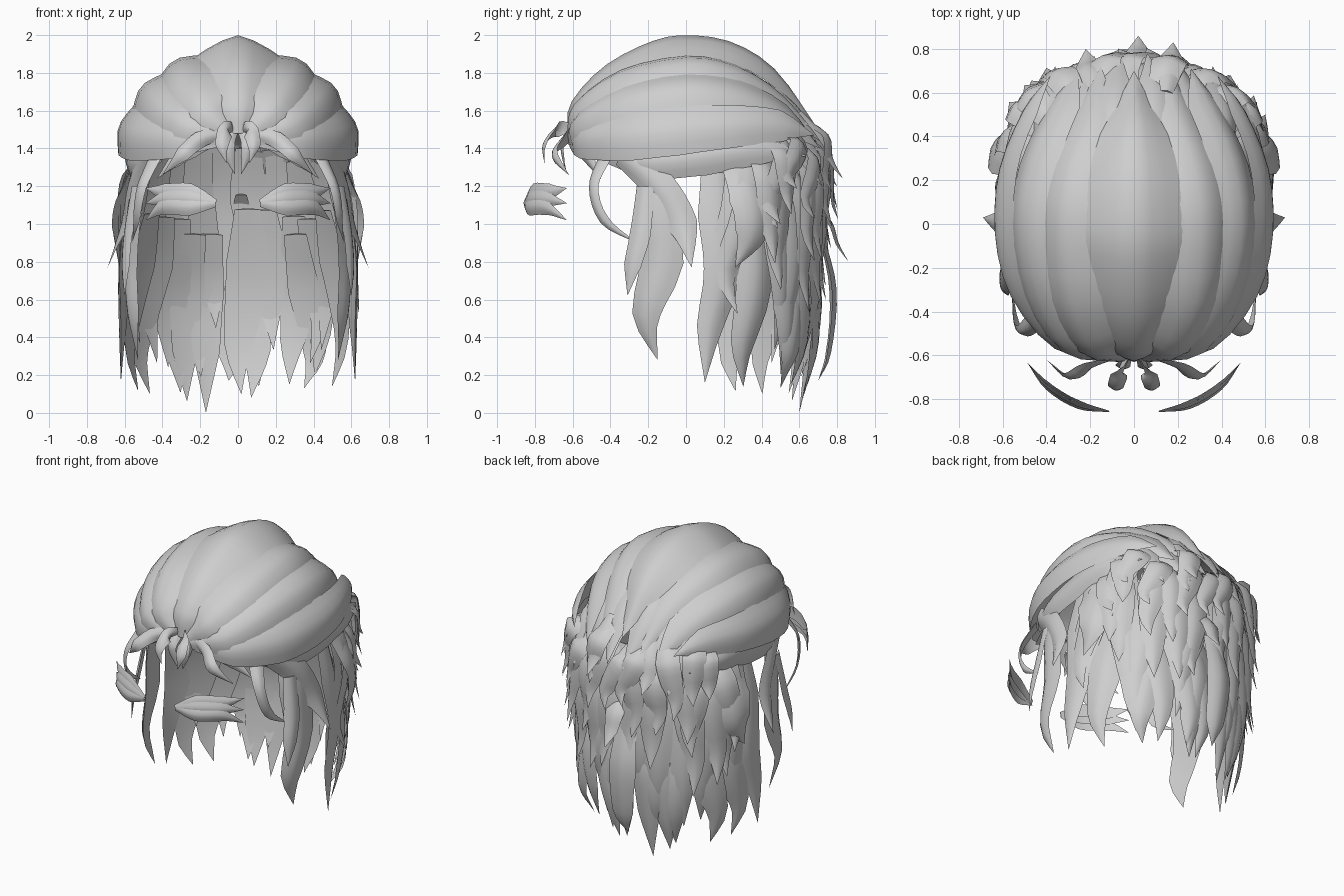
import bpy, bmesh, math, random
from mathutils import Vector

if "Cube" in bpy.data.objects:
    bpy.data.objects.remove(bpy.data.objects["Cube"])

random.seed(7)
mat = bpy.data.materials.new("hair_grey")
mat.diffuse_color = (0.62, 0.62, 0.62, 1)
mat.use_nodes = True
mat.node_tree.nodes["Principled BSDF"].inputs["Base Color"].default_value = mat.diffuse_color
US = [-1, -0.6, -0.2, 0.2, 0.6, 1]    # stations across a lock


def spline(pts, t):
    """Catmull-Rom point at t in 0..1."""
    n = len(pts) - 1
    i = min(int(t * n), n - 1)
    f = t * n - i
    p1, p2 = pts[i], pts[i + 1]
    p0 = pts[i - 1] if i else p1 * 2 - p2
    p3 = pts[i + 2] if i + 2 <= n else p2 * 2 - p1
    return (p1 * 2 + (p2 - p0) * f + (p0 * 2 - p1 * 5 + p2 * 4 - p3) * f * f
            + (p1 * 3 - p0 - p2 * 3 + p3) * f ** 3) * 0.5


def lock(name, pts, widths, bulge=0.45, centre_z=None, steps=12, mirror=False, us=US):
    """Pointed strand: ridged outside, nearly flat inside, swept along a path."""
    pts = [Vector(p) for p in pts]
    bm = bmesh.new()
    rings = []
    for k in range(steps):
        t = k / steps
        p = spline(pts, t)
        tan = (spline(pts, t + 0.01) - spline(pts, max(t - 0.01, 0))).normalized()
        out = Vector((p.x, p.y, 0 if centre_z is None else p.z - centre_z))
        out = (out - tan * out.dot(tan)).normalized()
        side = tan.cross(out)
        f = t * (len(widths) - 1)
        i = int(f)
        w = widths[i] + (widths[i + 1] - widths[i]) * (f - i)
        b = w * bulge
        ring = [bm.verts.new(p + side * u * w - out * b * abs(u) ** 1.4) for u in us]
        ring.append(bm.verts.new(p - out * b * 0.8))
        rings.append(ring)
    n = len(rings[0])
    for a, c in zip(rings, rings[1:]):
        for j in range(n):
            bm.faces.new((a[j], a[(j + 1) % n], c[(j + 1) % n], c[j]))
    tip = bm.verts.new(pts[-1])
    for j in range(n):
        bm.faces.new((rings[-1][j], rings[-1][(j + 1) % n], tip))
    bm.faces.new(rings[0])
    if mirror:
        g = bmesh.ops.duplicate(bm, geom=bm.verts[:] + bm.edges[:] + bm.faces[:])["geom"]
        for v in g:
            if isinstance(v, bmesh.types.BMVert):
                v.co.x *= -1
    bmesh.ops.recalc_face_normals(bm, faces=bm.faces[:])
    me = bpy.data.meshes.new(name)
    bm.to_mesh(me)
    bm.free()
    me.materials.append(mat)
    ob = bpy.data.objects.new(name, me)
    bpy.context.collection.objects.link(ob)
    return ob


# crown: broad gores fanning from the forehead to the back
lock("crown_centre", [(0, -.63, 1.48), (0, -.61, 1.64), (0, -.44, 1.83), (0, -.2, 1.96), (0, 0, 2),
                      (0, .25, 1.96), (0, .48, 1.81), (0, .7, 1.5)],
     [.07, .17, .23, .25, .25, .22, .15, 0], .52, 1.3, 20, us=[-1, -.66, -.33, 0, .33, .66, 1])
lock("crown_upper", [(.05, -.63, 1.48), (.2, -.6, 1.62), (.31, -.36, 1.79), (.34, 0, 1.87),
                     (.3, .28, 1.82), (.21, .52, 1.67), (.15, .72, 1.43)],
     [.05, .13, .16, .16, .16, .13, 0], .42, 1.3, 18, True)
lock("crown_middle", [(.07, -.63, 1.47), (.31, -.59, 1.54), (.46, -.34, 1.67), (.515, 0, 1.73),
                      (.47, .3, 1.69), (.36, .55, 1.57), (.26, .71, 1.4)],
     [.05, .11, .14, .14, .14, .12, 0], .4, 1.3, 18, True)
lock("crown_lower", [(.1, -.62, 1.45), (.36, -.57, 1.46), (.56, -.33, 1.48), (.63, -.05, 1.51),
                     (.61, .25, 1.53), (.5, .52, 1.53), (.38, .68, 1.47)],
     [.04, .11, .14, .14, .12, .09, 0], .33, 1.3, 18, True)
lock("crown_rim", [(.42, -.44, 1.38), (.56, -.2, 1.33), (.6, .1, 1.36), (.58, .38, 1.4), (.47, .64, 1.36)],
     [.05, .09, .1, .09, 0], .35, 1.3, 14, True)

# short layered points where the crown gores end
lock("crown_point_inner", [(.06, .32, 1.8), (.09, .5, 1.71), (.1, .64, 1.56), (.06, .78, 1.33)],
     [.04, .1, .09, 0], .35, 1.3, 10, True)
lock("crown_point_middle", [(.25, .32, 1.7), (.27, .48, 1.64), (.25, .62, 1.5), (.18, .77, 1.25)],
     [.04, .1, .09, 0], .35, 1.3, 10, True)
lock("crown_point_outer", [(.42, .3, 1.55), (.44, .47, 1.53), (.41, .6, 1.43), (.36, .72, 1.2)],
     [.04, .09, .09, 0], .35, 1.3, 10, True)

# forehead curls
lock("curl_front", [(.02, -.61, 1.5), (.06, -.7, 1.5), (.085, -.76, 1.42), (.06, -.75, 1.32)],
     [.03, .045, .035, 0], mirror=True)
lock("curl_inner", [(.02, -.61, 1.5), (.05, -.66, 1.43), (.045, -.66, 1.36), (.015, -.63, 1.26)],
     [.025, .035, .03, 0], mirror=True)
lock("curl_side", [(.06, -.61, 1.48), (.2, -.66, 1.45), (.3, -.71, 1.37), (.4, -.62, 1.26)],
     [.03, .045, .04, 0], mirror=True)
lock("curl_brow", [(.1, -.59, 1.46), (.25, -.57, 1.4), (.34, -.52, 1.34), (.43, -.45, 1.24)],
     [.03, .05, .04, 0], mirror=True)

# eyebrows: three fingers each, the upper one leaning back
for nm, mid, end, back in (("upper", 1.17, 1.19, .025), ("middle", 1.13, 1.11, .01), ("lower", 1.09, 1.02, 0)):
    lock("eyebrow_" + nm, [(.12, -.86, 1.11), (.26, -.845 + back, mid), (.4, -.76 + back, mid),
                           (.49, -.63, end)], [.02, .045, .045, 0], .35, mirror=True)

# temple strands and side locks
lock("temple_strand", [(.45, -.44, 1.37), (.52, -.5, 1.2), (.55, -.44, 1.02), (.56, -.26, .9)],
     [.05, .035, .03, 0], mirror=True)
lock("temple_lock", [(.5, -.35, 1.36), (.58, -.15, 1.2), (.62, -.02, 1.0), (.69, .03, .77)],
     [.06, .09, .08, 0], .35, mirror=True)
lock("front_side_lock", [(.52, -.18, 1.36), (.58, -.17, 1.1), (.6, -.14, .8), (.58, -.22, .52), (.53, -.15, .28)],
     [.08, .12, .12, .08, 0], .35, mirror=True)
lock("front_side_wisp", [(.56, -.22, 1.2), (.6, -.25, .95), (.61, -.29, .78), (.6, -.31, .62)],
     [.05, .06, .05, 0], .35, mirror=True)
lock("side_long_lock", [(.53, .18, 1.36), (.6, .2, 1.05), (.63, .21, .75), (.63, .13, .45), (.62, .1, .16)],
     [.09, .13, .11, .07, 0], .35, mirror=True)
lock("side_short_lock", [(.55, .26, 1.36), (.62, .36, 1.15), (.65, .36, .95), (.63, .26, .77)],
     [.08, .13, .1, 0], .35, mirror=True)


def around(deg, r, z):
    """Point on the squarish head outline; 0 degrees is the back."""
    s, c = math.sin(math.radians(deg)), math.cos(math.radians(deg))
    sq = lambda v: math.copysign(abs(v) ** .85, v)
    return (0.62 * r * sq(s), 0.06 + 0.66 * r * sq(c), z)


# hanging layers: (name, count, spread, root z, tip z, tip jitter, radius, root inset, half width)
layers = [("nape_layer", 9, 62, 1.05, .17, .08, .94, .1, .115),
          ("inner_layer", 10, 70, 1.4, .36, .13, .96, .15, .11),
          ("middle_layer", 10, 66, 1.45, .62, .13, 1.0, .2, .1),
          ("upper_layer", 10, 62, 1.5, .86, .13, 1.03, .25, .09),
          ("outer_layer", 9, 54, 1.55, 1.1, .1, 1.05, .3, .08)]
for name, count, spread, z0, z1, jit, r, inset, w in layers:
    for i in range(count):
        a = -spread + 2 * spread * i / (count - 1) + random.uniform(-4, 4)
        tip = z1 + random.uniform(-jit, jit)
        root = z0 + random.uniform(-.07, .05)
        drift = random.uniform(-7, 7) + a * .06
        lean = random.uniform(-.02, .03)
        z = lambda f: root + (tip - root) * f
        end = r - .07 + lean * 2 if z1 < .5 else r + .06 + lean
        lock(f"{name}_{i + 1}",
             [around(a, r - inset, root), around(a, r, z(.25)), around(a + drift * .6, r + .05, z(.5)),
              around(a + drift * 1.4, r + .03 + lean, z(.77)), around(a + drift, end, tip)],
             [w * .6, w, w * .95, w * .6, 0], .33, None, 11)

# longest tips at the nape
for i, (x, y, z) in enumerate([(-.17, .6, 0), (-.27, .56, .06), (.07, .62, .08), (.35, .5, .13), (-.05, .7, .17)]):
    lock(f"nape_tip_{i + 1}", [(x * .9, y + .03, .95), (x * 1.05, y + .1, .65), (x * 1.15 + .02, y + .07, .32),
                               (x, y, z)], [.07, .1, .075, 0], .35)

# flicked ends above the nape
for i, (x, y, z) in enumerate([(.02, .86, .8), (-.22, .8, 1.2), (.18, .83, 1.24), (.6, .5, 1.0)]):
    lock(f"flick_end_{i + 1}", [(x * .85, y - .22, z + .36), (x * .95, y - .09, z + .22), (x, y - .05, z + .1),
                                (x, y, z)], [.03, .07, .05, 0], .35)

# smooth shading with sharp lock edges
bpy.ops.object.select_all(action='SELECT')
bpy.context.view_layer.objects.active = bpy.context.collection.objects[0]
bpy.ops.object.shade_smooth_by_angle(angle=math.radians(50))
